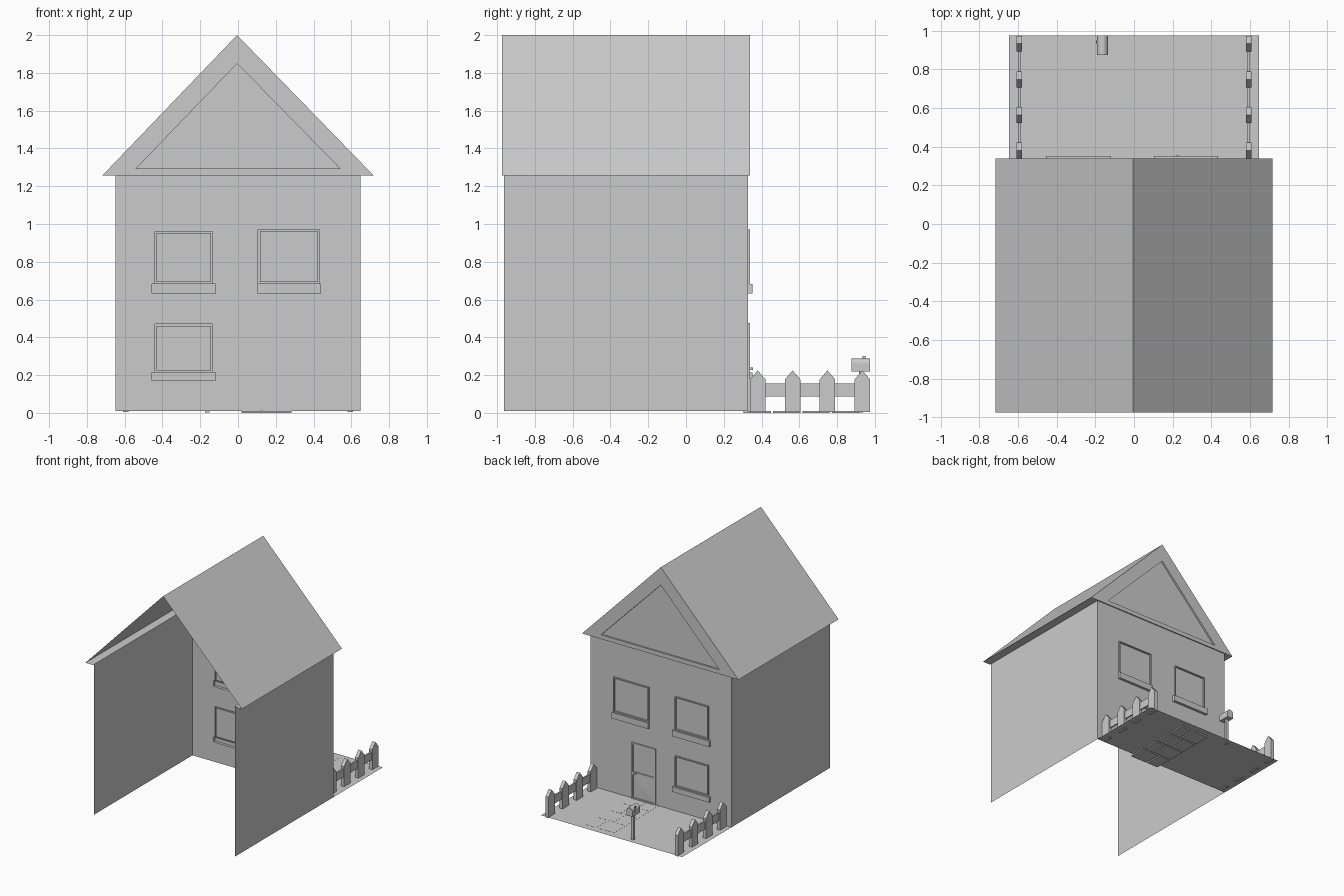
import bpy, bmesh, math
from mathutils import Vector

if "Cube" in bpy.data.objects:
    bpy.data.objects.remove(bpy.data.objects["Cube"])

WALL_Y, BACK_Y, YARD_Y = 0.329, -0.964, 0.975
WALL_X, EAVE_X, EAVE_Z, FLOOR = 0.648, 0.718, 1.257, 0.01


def finish(name, bm):
    me = bpy.data.meshes.new(name)
    bm.to_mesh(me)
    bm.free()
    ob = bpy.data.objects.new(name, me)
    bpy.context.collection.objects.link(ob)
    return ob


def face(bm, pts):
    return bm.faces.new([bm.verts.new(p) for p in pts])


def sheet(name, pts):
    bm = bmesh.new()
    face(bm, pts)
    return finish(name, bm)


def prism(name, pts, vec):
    """Closed solid: polygon pushed along vec."""
    bm = bmesh.new()
    n = len(pts)
    a = [bm.verts.new(p) for p in pts]
    b = [bm.verts.new(Vector(p) + Vector(vec)) for p in pts]
    bm.faces.new(a)
    bm.faces.new(b[::-1])
    for i in range(n):
        bm.faces.new((a[i], b[i], b[(i + 1) % n], a[(i + 1) % n]))
    bmesh.ops.recalc_face_normals(bm, faces=bm.faces)
    return finish(name, bm)


def box(name, x0, x1, y0, y1, z0, z1):
    return prism(name, [(x0, y0, z0), (x1, y0, z0), (x1, y1, z0), (x0, y1, z0)], (0, 0, z1 - z0))


def raised(name, x0, x1, z0, z1, height, border=0, recess=0, y=WALL_Y, poke=0):
    """Open-backed panel raised from the wall, with an optional recessed centre."""
    bm = bmesh.new()
    f = face(bm, [(x1, y, z0), (x0, y, z0), (x0, y, z1), (x1, y, z1)])
    steps = [(0, height)] + ([(border, 0), (0, -recess)] if border else [])
    for thick, depth in steps:
        bm.normal_update()
        bmesh.ops.inset_individual(bm, faces=[f], thickness=thick, depth=depth)
    if poke:
        bm.normal_update()
        bmesh.ops.poke(bm, faces=[f], offset=poke)
    return finish(name, bm)


# Windows and sills: (x0, x1, z0, z1), each opening through the front wall
windows = [(-0.44, -0.134, 0.683, 0.961), (0.107, 0.432, 0.683, 0.972), (-0.44, -0.134, 0.214, 0.470)]
sills = [(-0.456, -0.118, 0.633, 0.683), (0.103, 0.436, 0.633, 0.683), (-0.456, -0.118, 0.172, 0.214)]
for w in windows:
    raised("window", *w, 0.010, 0.013, 0.012)
for s in sills:
    raised("window_sill", *s, 0.022)

# Front wall as a grid with the openings left out
bm = bmesh.new()
holes = windows + sills
xs = sorted({-WALL_X, WALL_X} | {v for h in holes for v in h[:2]})
zs = sorted({FLOOR, EAVE_Z} | {v for h in holes for v in h[2:]})
for x0, x1 in zip(xs, xs[1:]):
    for z0, z1 in zip(zs, zs[1:]):
        cx, cz = (x0 + x1) / 2, (z0 + z1) / 2
        if not any(h[0] < cx < h[1] and h[2] < cz < h[3] for h in holes):
            face(bm, [(x1, WALL_Y, z0), (x0, WALL_Y, z0), (x0, WALL_Y, z1), (x1, WALL_Y, z1)])
bmesh.ops.remove_doubles(bm, verts=bm.verts, dist=1e-4)
bmesh.ops.dissolve_limit(bm, angle_limit=0.01, verts=bm.verts, edges=bm.edges)
finish("front_wall", bm)

# Side walls, back left open
for side, s in (("left", -1), ("right", 1)):
    pts = [(s * WALL_X, BACK_Y, FLOOR), (s * WALL_X, WALL_Y, FLOOR),
           (s * WALL_X, WALL_Y, EAVE_Z), (s * WALL_X, BACK_Y, EAVE_Z)]
    sheet(side + "_wall", pts if s > 0 else pts[::-1])

# Roof shell: soffits, slopes and a gable with a recessed triangle
RY0, RY1 = -0.975, 0.338
bm = bmesh.new()
prof = [(-WALL_X, EAVE_Z), (-EAVE_X, EAVE_Z), (-0.005, 2.0), (EAVE_X, EAVE_Z), (WALL_X, EAVE_Z)]
for (xa, za), (xb, zb) in zip(prof, prof[1:]):
    face(bm, [(xa, RY0, za), (xb, RY0, zb), (xb, RY1, zb), (xa, RY1, za)])
face(bm, [(-WALL_X, WALL_Y, EAVE_Z), (-WALL_X, RY1, EAVE_Z), (WALL_X, RY1, EAVE_Z), (WALL_X, WALL_Y, EAVE_Z)])
outer = [(EAVE_X, RY1, EAVE_Z), (-EAVE_X, RY1, EAVE_Z), (-0.005, RY1, 2.0)]
inner = [(0.544, RY1, 1.292), (-0.543, RY1, 1.292), (-0.005, RY1, 1.852)]
deep = [(x, y - 0.014, z) for x, y, z in inner]
for a, b in ((outer, inner), (inner, deep)):
    for i in range(3):
        j = (i + 1) % 3
        face(bm, [a[i], a[j], b[j], b[i]])
face(bm, deep)
bmesh.ops.remove_doubles(bm, verts=bm.verts, dist=1e-4)
finish("roof", bm)

# Door with a window panel, a raised lower panel and a knob
raised("door_upper", 0.043, 0.263, 0.225, 0.475, 0.010, 0.016, 0.007)
raised("door_lower", 0.043, 0.263, FLOOR, 0.225, 0.010, 0.016, 0.007, poke=0.004)
box("door_knob", 0.215, 0.235, WALL_Y + 0.008, 0.355, 0.226, 0.240)

# Front yard
sheet("yard", [(-WALL_X, WALL_Y, FLOOR), (WALL_X, WALL_Y, FLOOR), (WALL_X, YARD_Y, FLOOR), (-WALL_X, YARD_Y, FLOOR)])

# Staggered paving stones, almost flush with the yard
for row in range(4):
    y = 0.305 + row * 0.156
    split = 0.150 + (0.025 if row % 2 else -0.025)
    for x0, x1 in ((0.018, split - 0.006), (split + 0.006, 0.283)):
        box("paving_stone", x0, x1, y, y + 0.144, 0.0, FLOOR + 0.0008)

# Picket fences on both sides
for x in (-0.594, 0.594):
    for i in range(4):
        y = 0.380 + i * 0.1845
        pts = [(-0.041, 0.004), (0.041, 0.004), (0.041, 0.177), (0, 0.225), (-0.041, 0.177)]
        prism("picket", [(x - 0.014, y + dy, z) for dy, z in pts], (0.028, 0, 0))
    box("fence_rail", x - 0.006, x + 0.006, 0.345, 0.960, 0.088, 0.155)

# Mailbox: post, rounded box and flag
mx = -0.163
box("mailbox_post", mx - 0.011, mx + 0.011, 0.915, 0.937, 0.003, 0.225)
arch = [(mx + 0.028 * math.cos(math.pi * k / 10), 0.875, 0.261 + 0.028 * math.sin(math.pi * k / 10)) for k in range(11)]
prism("mailbox", [(mx - 0.028, 0.875, 0.22), (mx + 0.028, 0.875, 0.22)] + arch, (0, 0.1, 0))
box("mailbox_flag_arm", mx - 0.033, mx - 0.028, 0.945, 0.951, 0.25, 0.30)
box("mailbox_flag", mx - 0.033, mx - 0.028, 0.935, 0.951, 0.284, 0.30)
